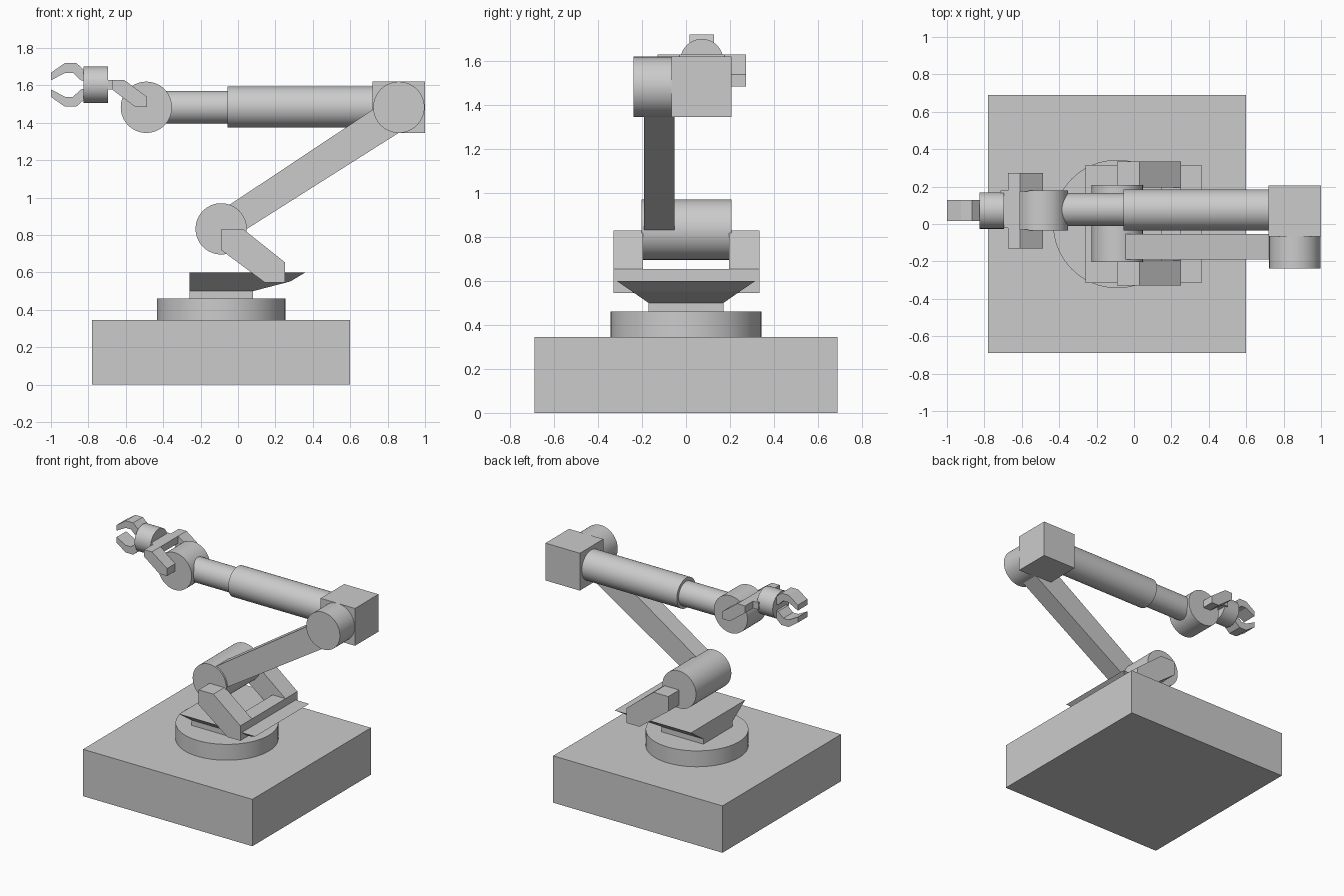
import bpy, bmesh, math
from mathutils import Vector

if "Cube" in bpy.data.objects:
    bpy.data.objects.remove(bpy.data.objects["Cube"])


def finish(bm, name, smooth=False):
    bmesh.ops.recalc_face_normals(bm, faces=bm.faces)
    mesh = bpy.data.meshes.new(name)
    bm.to_mesh(mesh)
    bm.free()
    obj = bpy.data.objects.new(name, mesh)
    bpy.context.collection.objects.link(obj)
    if smooth:
        bpy.ops.object.select_all(action='DESELECT')
        obj.select_set(True)
        bpy.context.view_layer.objects.active = obj
        bpy.ops.object.shade_smooth_by_angle(angle=math.radians(35))
    return obj


def box(name, lo, hi):
    bm = bmesh.new()
    bmesh.ops.create_cube(bm, size=1)
    lo, hi = Vector(lo), Vector(hi)
    for v in bm.verts:
        v.co = Vector(l + (c + 0.5) * (h - l) for l, h, c in zip(lo, hi, v.co))
    return finish(bm, name)


def cylinder(name, start, end, radius):
    start, end = Vector(start), Vector(end)
    axis = end - start
    bm = bmesh.new()
    bmesh.ops.create_cone(bm, cap_ends=True, segments=64, radius1=radius,
                          radius2=radius, depth=axis.length)
    bm.transform(axis.to_track_quat('Z', 'Y').to_matrix().to_4x4())
    bmesh.ops.translate(bm, verts=bm.verts, vec=(start + end) / 2)
    return finish(bm, name, smooth=True)


def plate(name, profile, y0, y1):
    """Side profile in x, z extruded along y."""
    bm = bmesh.new()
    face = bm.faces.new([bm.verts.new((x, y0, z)) for x, z in profile])
    ext = bmesh.ops.extrude_face_region(bm, geom=[face])
    moved = [g for g in ext['geom'] if isinstance(g, bmesh.types.BMVert)]
    bmesh.ops.translate(bm, verts=moved, vec=(0, y1 - y0, 0))
    return finish(bm, name)


# Base and turntable
box("base", (-0.78, -0.69, 0), (0.60, 0.69, 0.345))
cylinder("turntable", (-0.09, 0, 0.34), (-0.09, 0, 0.462), 0.343)
box("turntable_neck", (-0.26, -0.17, 0.45), (0.08, 0.17, 0.50))

# Flared platform: rings of x max, half width, height
bm = bmesh.new()
rings = []
for x1, w, z in ((0.08, 0.17, 0.50), (0.28, 0.245, 0.552), (0.36, 0.315, 0.60)):
    rings.append([bm.verts.new(p) for p in
                  ((-0.26, -w, z), (x1, -w, z), (x1, w, z), (-0.26, w, z))])
for a, b in zip(rings, rings[1:]):
    for i in range(4):
        j = (i + 1) % 4
        bm.faces.new((a[i], a[j], b[j], b[i]))
bm.faces.new(rings[0])
bm.faces.new(rings[-1])
finish(bm, "flared_platform")

# Shoulder fork
fork = [(-0.09, 0.83), (0.03, 0.83), (0.25, 0.655), (0.25, 0.545),
        (0.145, 0.545), (-0.09, 0.72)]
for side, y0, y1 in (("front", -0.33, -0.195), ("back", 0.195, 0.335)):
    plate("shoulder_fork_" + side, fork, y0, y1)
box("shoulder_fork_bar", (0.145, -0.2, 0.545), (0.25, 0.2, 0.655))

# Shoulder, lower arm and elbow
cylinder("shoulder_joint", (-0.09, -0.203, 0.833), (-0.09, 0.208, 0.833), 0.137)
plate("lower_arm", [(-0.1, 0.93), (-0.04, 0.965), (0.72, 1.47), (0.86, 1.49),
                    (0.865, 1.35), (0.04, 0.828), (-0.08, 0.76)], -0.19, -0.053)
cylinder("elbow_joint", (0.86, -0.238, 1.483), (0.86, -0.065, 1.483), 0.137)
box("elbow_block", (0.72, -0.067, 1.345), (1.0, 0.207, 1.62))

# Forearm and wrist
cylinder("forearm_sleeve", (-0.055, 0.075, 1.485), (0.73, 0.075, 1.485), 0.11)
cylinder("forearm_rod", (-0.45, 0.077, 1.483), (-0.05, 0.077, 1.483), 0.088)
cylinder("wrist_joint", (-0.49, -0.035, 1.483), (-0.49, 0.18, 1.483), 0.137)

# Wrist fork
fork = [(-0.673, 1.63), (-0.61, 1.63), (-0.487, 1.54), (-0.487, 1.485),
        (-0.55, 1.485), (-0.673, 1.578)]
for side, y0, y1 in (("front", -0.13, -0.03), ("back", 0.175, 0.273)):
    plate("wrist_fork_" + side, fork, y0, y1)
box("wrist_fork_bar", (-0.673, -0.035, 1.578), (-0.61, 0.18, 1.63))
box("wrist_fork_stem", (-0.715, -0.022, 1.578), (-0.65, 0.18, 1.63))

# Hand and mirrored claws
hand_z = 1.603
cylinder("hand", (-0.825, 0.072, hand_z), (-0.695, 0.072, hand_z), 0.0975)
claw = [(-1.0, 0.065), (-0.925, 0.117), (-0.865, 0.117), (-0.815, 0.072),
        (-0.815, 0.022), (-0.84, 0.024), (-0.882, 0.064), (-0.925, 0.064),
        (-1.0, 0.024)]
for side, s in (("upper", 1), ("lower", -1)):
    plate("claw_" + side, [(x, hand_z + s * z) for x, z in claw], 0.015, 0.127)
